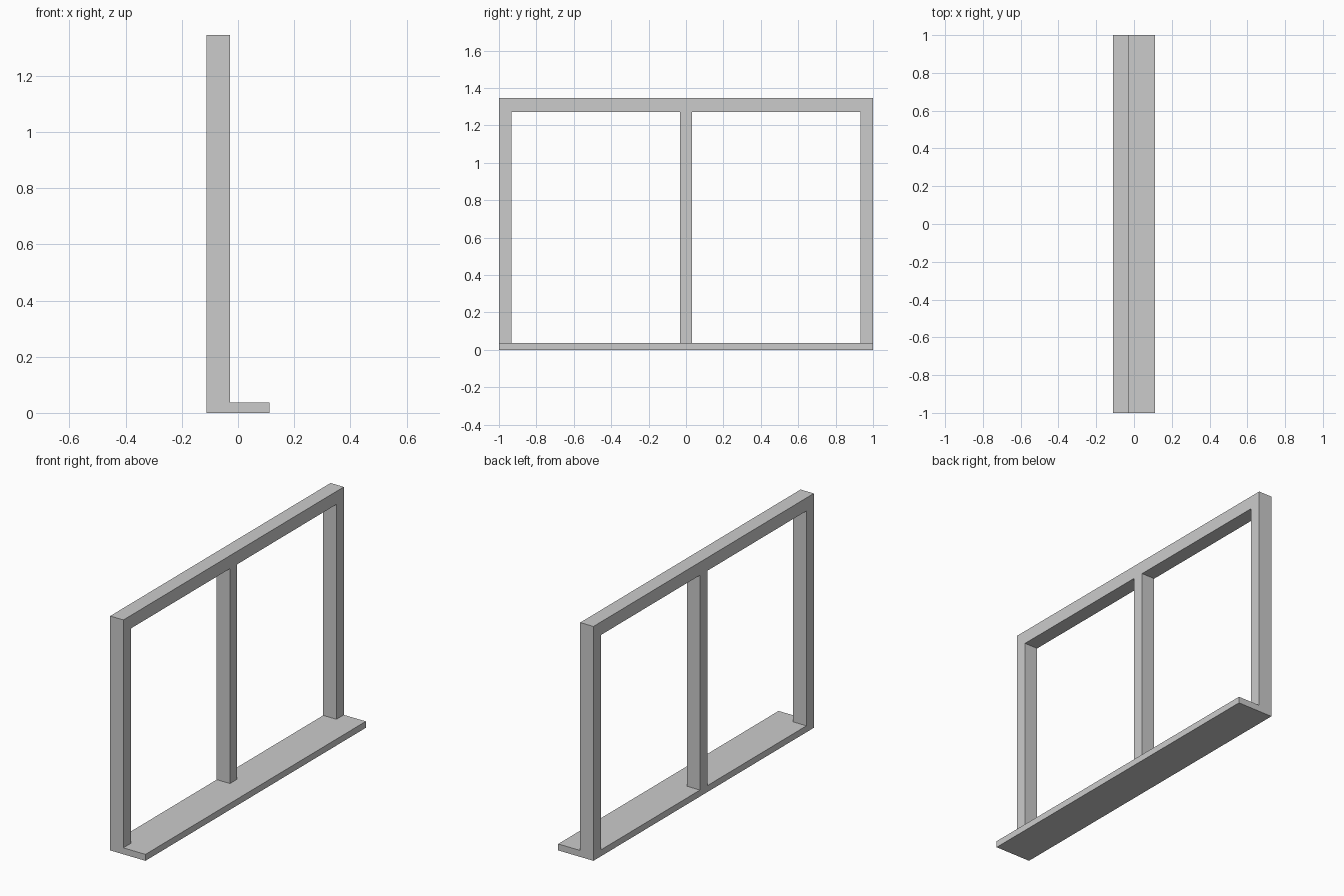
import bpy, bmesh

if "Cube" in bpy.data.objects:
    bpy.data.objects.remove(bpy.data.objects["Cube"])

X_BACK, X_FACE, X_FRONT = -0.112, -0.028, 0.112   # frame back, frame face, sill nose
HALF = 1.0                                        # half width along y
HEIGHT, SILL, HEAD = 1.346, 0.037, 1.271          # top, sill top, underside of head
JAMB, MULLION = 0.067, 0.033                      # jamb width, half mullion width


def extrude_profile(name, profile, y0, y1):
    """Extrude an (x, z) outline from y0 to y1 as one closed solid."""
    bm = bmesh.new()
    face = bm.faces.new([bm.verts.new((x, y0, z)) for x, z in profile])
    ext = bmesh.ops.extrude_face_region(bm, geom=[face], use_keep_orig=True)
    verts = [g for g in ext["geom"] if isinstance(g, bmesh.types.BMVert)]
    bmesh.ops.translate(bm, vec=(0, y1 - y0, 0), verts=verts)
    bmesh.ops.recalc_face_normals(bm, faces=bm.faces)
    mesh = bpy.data.meshes.new(name)
    bm.to_mesh(mesh)
    bm.free()
    obj = bpy.data.objects.new(name, mesh)
    bpy.context.collection.objects.link(obj)
    return obj


# Upright frame and projecting sill share one L-shaped section
frame = extrude_profile("window_frame", [
    (X_BACK, 0), (X_FRONT, 0), (X_FRONT, SILL),
    (X_FACE, SILL), (X_FACE, HEIGHT), (X_BACK, HEIGHT)], -HALF, HALF)

# Two openings, leaving the jambs, head and central mullion
for side, y0, y1 in (("left", -HALF + JAMB, -MULLION),
                     ("right", MULLION, HALF - JAMB)):
    cutter = extrude_profile(f"{side}_opening_cutter", [
        (X_BACK - 0.1, SILL), (X_FRONT + 0.1, SILL),
        (X_FRONT + 0.1, HEAD), (X_BACK - 0.1, HEAD)], y0, y1)
    cutter.hide_render = True
    cutter.display_type = 'WIRE'
    cut = frame.modifiers.new(f"{side}_opening", 'BOOLEAN')
    cut.operation = 'DIFFERENCE'
    cut.solver = 'EXACT'
    cut.object = cutter
